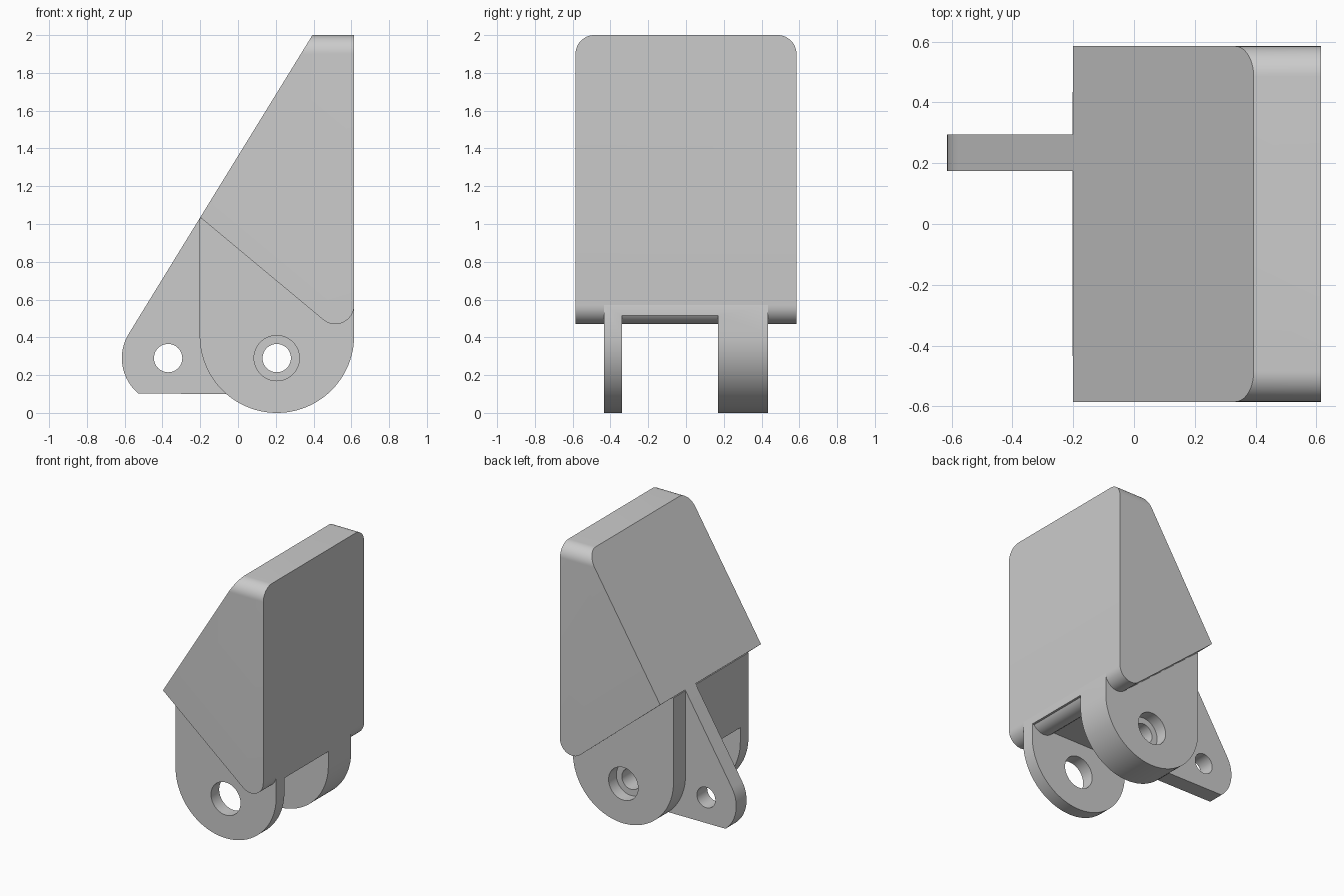
import bpy
import bmesh
from math import cos, sin, radians
from mathutils import Vector

cube = bpy.data.objects.get("Cube")
if cube:
    bpy.data.objects.remove(cube, do_unlink=True)

GREY = (0.6, 0.6, 0.6, 1.0)
mat = bpy.data.materials.new("plain grey")
mat.use_nodes = True
mat.diffuse_color = GREY
mat.node_tree.nodes["Principled BSDF"].inputs["Base Color"].default_value = GREY


def arc(cx, cz, r, start, end, steps=16):
    """Points on an arc, angles in degrees."""
    angles = [radians(start + (end - start) * i / steps) for i in range(steps + 1)]
    return [(cx + r * cos(a), cz + r * sin(a)) for a in angles]


def circle(cx, cz, r, steps=48):
    return arc(cx, cz, r, 0, 360, steps)[:-1]


def prism(name, profile, low, high, axis="y"):
    """Extrude a profile (u, z) along y, or along x for a (y, z) profile."""
    bm = bmesh.new()
    place = (lambda u, z: (u, low, z)) if axis == "y" else (lambda u, z: (low, u, z))
    face = bm.faces.new([bm.verts.new(place(u, z)) for u, z in profile])
    grown = bmesh.ops.extrude_face_region(bm, geom=[face])["geom"]
    shift = Vector((0, high - low, 0)) if axis == "y" else Vector((high - low, 0, 0))
    bmesh.ops.translate(bm, vec=shift,
                        verts=[v for v in grown if isinstance(v, bmesh.types.BMVert)])
    bmesh.ops.recalc_face_normals(bm, faces=bm.faces)
    mesh = bpy.data.meshes.new(name)
    bm.to_mesh(mesh)
    bm.free()
    mesh.materials.append(mat)
    obj = bpy.data.objects.new(name, mesh)
    bpy.context.collection.objects.link(obj)
    return obj


def activate(obj):
    bpy.ops.object.select_all(action="DESELECT")
    obj.select_set(True)
    bpy.context.view_layer.objects.active = obj


def combine(obj, tool, operation="DIFFERENCE"):
    """Apply a boolean and discard the tool."""
    tool.hide_render = True
    mod = obj.modifiers.new("cut", "BOOLEAN")
    mod.operation = operation
    mod.solver = "EXACT"
    mod.object = tool
    activate(obj)
    bpy.ops.object.modifier_apply(modifier=mod.name)
    bpy.data.objects.remove(tool, do_unlink=True)


# Wedge block: side profile, trimmed by a slab with two rounded top corners
wedge = [(0.394, 2.0), (0.615, 2.0)] + arc(0.515, 0.57, 0.1, 0, -130) + [(-0.2, 1.035)]
block = prism("wedge_block", wedge, -0.7, 0.7)
slab = [(-0.585, 0), (0.585, 0)] + arc(0.485, 1.9, 0.1, 0, 90) + arc(-0.485, 1.9, 0.1, 90, 180)
# Slab rises slightly past the wedge so the flat tops do not coincide
combine(block, prism("slab", slab, -1, 1, axis="x"), "INTERSECT")

# Hinge body: rounded base, split into a thin front lug and a thick back lug
base = arc(0.206, 0.409, 0.409, 180, 360, 48) + [(0.615, 0.57), (0.5, 1.0), (-0.203, 1.03)]
body = prism("hinge_lugs", base, -0.435, 0.435)
combine(body, prism("gap", [(-1, -1), (1, -1), (1, 0.515), (-1, 0.515)], -0.34, 0.17))

# Pivot holes: wide in the front lug, narrow with an outer counterbore in the back lug
for radius, y0, y1 in ((0.12, -0.6, -0.1), (0.075, 0.0, 0.6), (0.12, 0.345, 0.6)):
    combine(body, prism("pivot_hole", circle(0.205, 0.29, radius), y0, y1))

# Lever arm with a pin hole
lever = [(0.0, 0.9), (-0.2, 1.035)] + arc(-0.37, 0.29, 0.245, 148.5, 230) + [(0.0, 0.1)]
arm = prism("lever_arm", lever, 0.175, 0.295)
combine(arm, prism("pin_hole", circle(-0.37, 0.29, 0.075), 0, 0.6))

for part in (block, body, arm):
    activate(part)
    bpy.ops.object.shade_smooth_by_angle(angle=radians(30))
